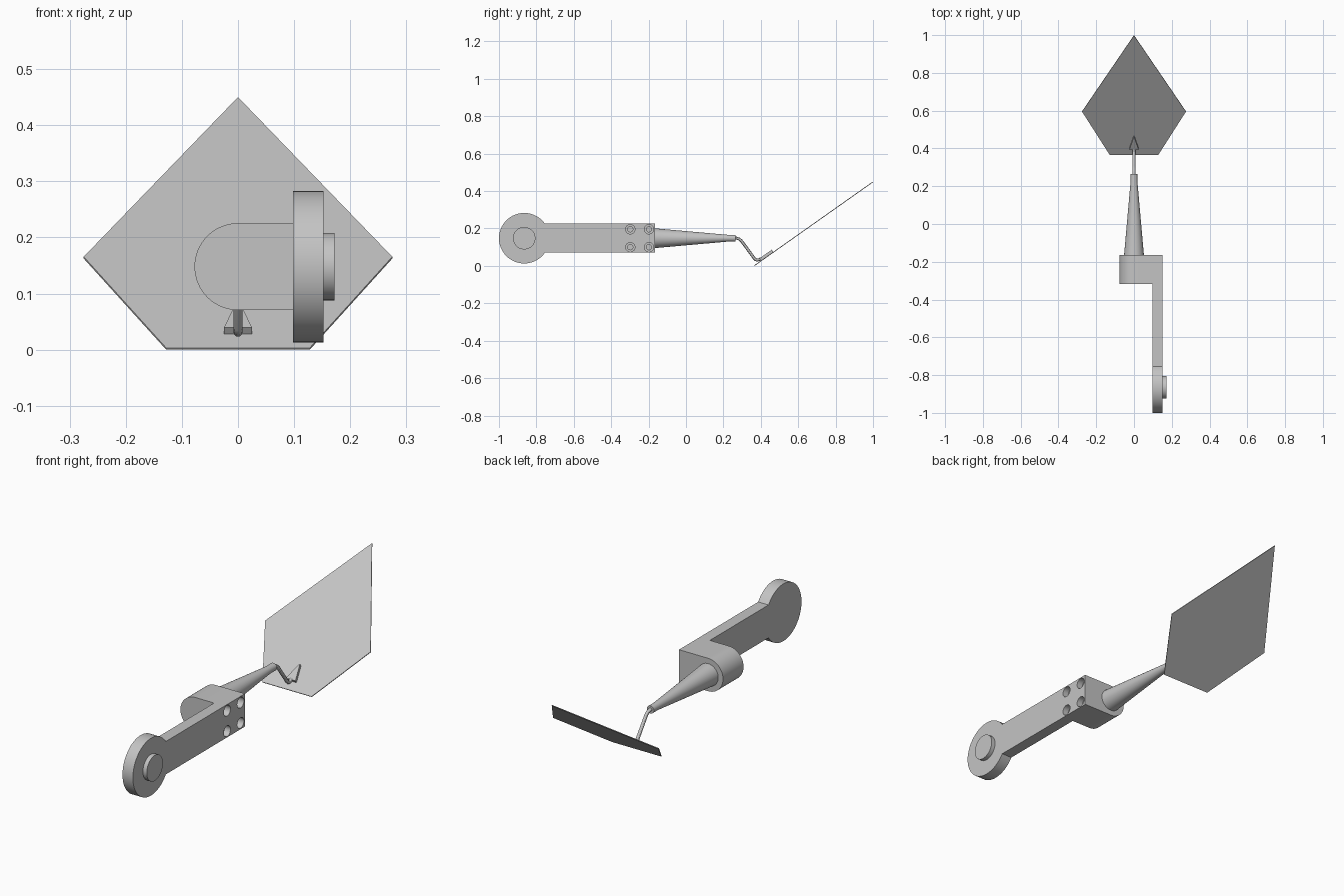
import bpy, bmesh, math
from mathutils import Vector

cube = bpy.data.objects.get("Cube")
if cube:
    bpy.data.objects.remove(cube, do_unlink=True)

# Single brushed grey finish
GREY = (0.55, 0.55, 0.55, 1.0)
metal = bpy.data.materials.new("grey metal")
metal.use_nodes = True
metal.diffuse_color = GREY
metal.node_tree.nodes["Principled BSDF"].inputs["Base Color"].default_value = GREY

AXIS_Z = 0.148          # height of handle and ferrule axis
HALF = 0.0775           # half height of arm and knuckle
ARM_X = (0.098, 0.152)  # inner and outer face of the arm


def select(obj):
    bpy.ops.object.select_all(action="DESELECT")
    obj.select_set(True)
    bpy.context.view_layer.objects.active = obj


def smooth(obj):
    select(obj)
    bpy.ops.object.shade_smooth_by_angle(angle=math.radians(30))


def prism(name, outline, offset):
    """Extrude a closed 3D outline along an offset vector."""
    bm = bmesh.new()
    face = bm.faces.new([bm.verts.new(p) for p in outline])
    grown = bmesh.ops.extrude_face_region(bm, geom=[face], use_keep_orig=True)
    moved = [g for g in grown["geom"] if isinstance(g, bmesh.types.BMVert)]
    bmesh.ops.translate(bm, verts=moved, vec=offset)
    bmesh.ops.recalc_face_normals(bm, faces=bm.faces)
    mesh = bpy.data.meshes.new(name)
    bm.to_mesh(mesh)
    bm.free()
    mesh.materials.append(metal)
    obj = bpy.data.objects.new(name, mesh)
    bpy.context.collection.objects.link(obj)
    return obj


def arc(radius, start, end, steps):
    """Points of an arc, both ends included."""
    angles = [start + (end - start) * i / steps for i in range(steps + 1)]
    return [(radius * math.cos(a), radius * math.sin(a)) for a in angles]


def disc_x(name, x0, x1, y, z, radius, sides=48):
    """Cylinder lying along x."""
    ring = arc(radius, 0, math.tau, sides)[:-1]
    return prism(name, [(x0, y + a, z + b) for a, b in ring], (x1 - x0, 0, 0))


def boolean(target, tool, operation):
    mod = target.modifiers.new("bool", "BOOLEAN")
    mod.operation, mod.solver, mod.object = operation, "EXACT", tool
    select(target)
    bpy.ops.object.modifier_apply(modifier=mod.name)
    bpy.data.objects.remove(tool, do_unlink=True)


# Arm: flat bar running into a round end
END_Y, END_R = -0.865, 0.135
meet = math.asin(HALF / END_R)
outline = [(END_Y + a, AXIS_Z + b) for a, b in arc(END_R, meet, math.tau - meet, 56)]
outline += [(-0.165, AXIS_Z - HALF), (-0.165, AXIS_Z + HALF)]
arm = prism("handle_arm", [(ARM_X[0], y, z) for y, z in outline],
            (ARM_X[1] - ARM_X[0], 0, 0))

# Knuckle: block with a rounded inner side, merged with the arm
side = [(a, AXIS_Z + b) for a, b in arc(HALF, math.pi / 2, math.pi * 1.5, 32)]
side += [(0.125, AXIS_Z - HALF), (0.125, AXIS_Z + HALF)]
knuckle = prism("knuckle", [(x, -0.165, z) for x, z in side], (0, -0.153, 0))
boolean(arm, knuckle, "UNION")

# Four counterbored screw holes
for y in (-0.298, -0.198):
    for z in (AXIS_Z - 0.048, AXIS_Z + 0.048):
        for radius, depth in ((0.025, 0.03), (0.014, 0.06)):
            cutter = disc_x("cutter", ARM_X[1] - depth, 0.2, y, z, radius, 24)
            boolean(arm, cutter, "DIFFERENCE")
smooth(arm)

# Pivot boss on the round end
smooth(disc_x("pivot_boss", ARM_X[1] - 0.01, 0.172, END_Y, AXIS_Z, 0.06))

# Ferrule: tapered sleeve with a straight tip
bm = bmesh.new()
rings = []
for radius, y in ((0.053, -0.17), (0.018, 0.225), (0.018, 0.265)):
    rings.append([bm.verts.new((a, y, AXIS_Z + b))
                  for a, b in arc(radius, 0, math.tau, 40)[:-1]])
for low, high in zip(rings, rings[1:]):
    for i in range(40):
        j = (i + 1) % 40
        bm.faces.new((low[i], low[j], high[j], high[i]))
bm.faces.new(rings[0])
bm.faces.new(rings[-1])
bmesh.ops.recalc_face_normals(bm, faces=bm.faces)
mesh = bpy.data.meshes.new("ferrule")
bm.to_mesh(mesh)
bm.free()
mesh.materials.append(metal)
ferrule = bpy.data.objects.new("ferrule", mesh)
bpy.context.collection.objects.link(ferrule)
smooth(ferrule)

# Neck: bent round rod from the ferrule down to the blade
curve = bpy.data.curves.new("neck", "CURVE")
curve.dimensions = "3D"
curve.bevel_depth, curve.bevel_resolution = 0.008, 4
curve.use_fill_caps = True
path = [(0.25, 0.148), (0.272, 0.148), (0.284, 0.144), (0.294, 0.136),
        (0.303, 0.125), (0.366, 0.039), (0.373, 0.033), (0.382, 0.031),
        (0.402, 0.038)]
spline = curve.splines.new("POLY")
spline.points.add(len(path) - 1)
for point, (y, z) in zip(spline.points, path):
    point.co = (0, y, z, 1)
curve.materials.append(metal)
neck = bpy.data.objects.new("neck", curve)
bpy.context.collection.objects.link(neck)
select(neck)
bpy.ops.object.convert(target="MESH")
smooth(bpy.context.object)

# Blade: thin tilted five-sided plate
SLOPE, HEEL_Y, THICK = 0.706, 0.367, 0.004
normal = Vector((0, -SLOPE, 1)).normalized()


def on_blade(x, y):
    return Vector((x, y, (y - HEEL_Y) * SLOPE))


corners = [(0, 1.0), (-0.275, 0.597), (-0.128, HEEL_Y),
           (0.128, HEEL_Y), (0.275, 0.597)]
prism("blade", [on_blade(x, y) for x, y in corners], normal * THICK)

# Tang: small triangular plate fixing the neck to the blade
tang = [(-0.025, 0.402), (0.025, 0.402), (0.002, 0.469), (-0.002, 0.469)]
prism("tang", [on_blade(x, y) + normal * THICK for x, y in tang], normal * 0.014)
